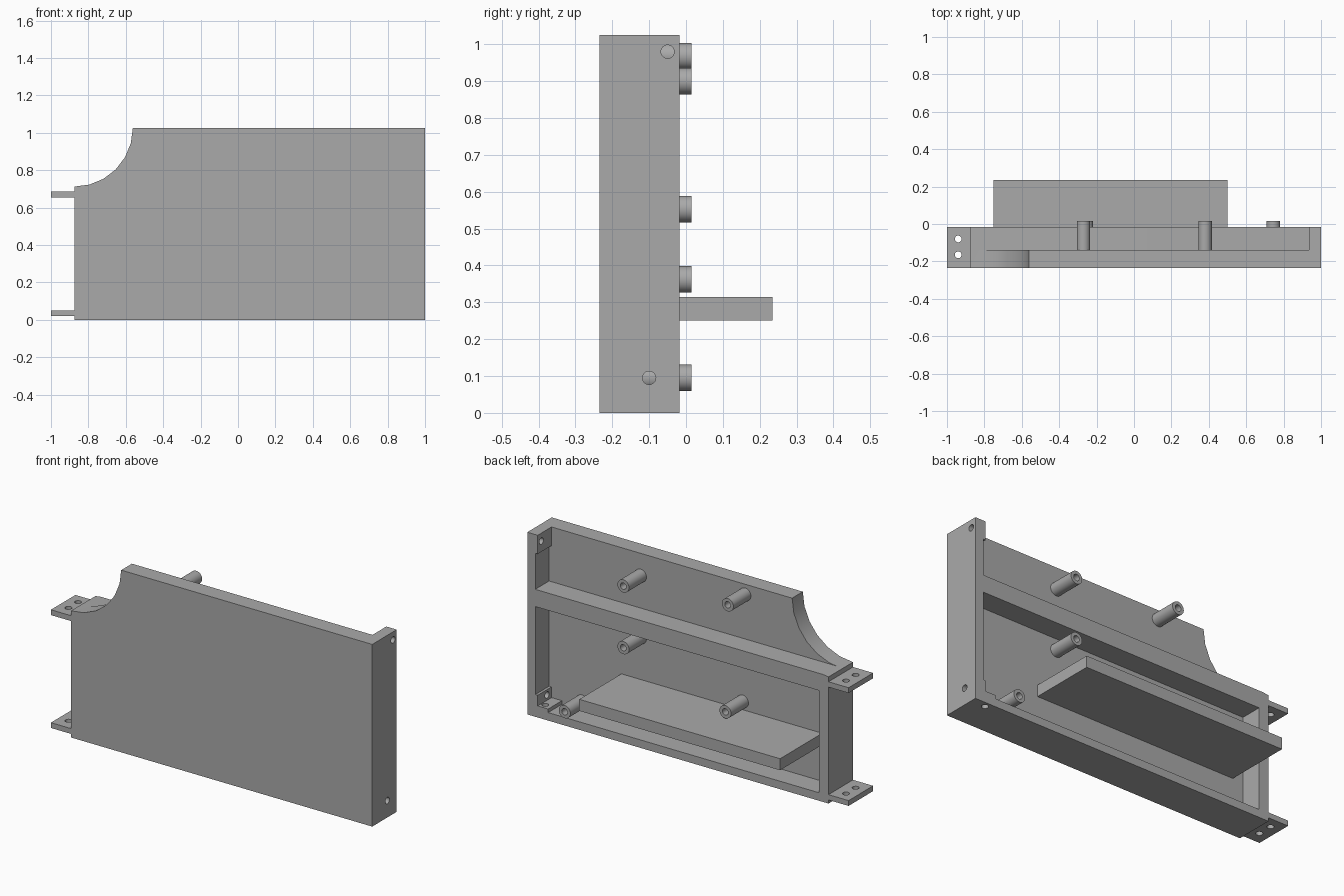
import bpy, bmesh, math
from mathutils import Matrix, Vector

cube = bpy.data.objects.get("Cube")
if cube:
    bpy.data.objects.remove(cube, do_unlink=True)

FRONT, PLATE, BACK = -0.235, -0.14, -0.017
LEFT, RIGHT, TOP = -0.875, 1.0, 1.025

grey = bpy.data.materials.new("plain grey")
grey.use_nodes = True
grey.diffuse_color = (0.4, 0.4, 0.4, 1)
grey.node_tree.nodes["Principled BSDF"].inputs["Base Color"].default_value = (0.4, 0.4, 0.4, 1)


def finish(bm, name):
    bmesh.ops.recalc_face_normals(bm, faces=bm.faces)
    mesh = bpy.data.meshes.new(name)
    bm.to_mesh(mesh)
    bm.free()
    mesh.materials.append(grey)
    obj = bpy.data.objects.new(name, mesh)
    bpy.context.collection.objects.link(obj)
    return obj


def prism(name, outline, y0, y1):
    """Extrude an (x, z) outline along y."""
    bm = bmesh.new()
    face = bm.faces.new([bm.verts.new((x, y0, z)) for x, z in outline])
    new = bmesh.ops.extrude_face_region(bm, geom=[face])["geom"]
    verts = [v for v in new if isinstance(v, bmesh.types.BMVert)]
    bmesh.ops.translate(bm, verts=verts, vec=(0, y1 - y0, 0))
    return finish(bm, name)


def box(name, x0, x1, y0, y1, z0, z1):
    return prism(name, [(x0, z0), (x1, z0), (x1, z1), (x0, z1)], y0, y1)


def rod(name, centre, axis, radius, length):
    bm = bmesh.new()
    turn = Vector(axis).to_track_quat("Z", "Y").to_matrix().to_4x4()
    bmesh.ops.create_cone(bm, cap_ends=True, segments=32, radius1=radius, radius2=radius,
                          depth=length, matrix=Matrix.Translation(centre) @ turn)
    return finish(bm, name)


def cut(obj, cutter):
    cutter.hide_render = True
    mod = obj.modifiers.new("cut", "BOOLEAN")
    mod.operation, mod.solver, mod.object = "DIFFERENCE", "EXACT", cutter
    bpy.context.view_layer.objects.active = obj
    bpy.ops.object.modifier_apply(modifier=mod.name)
    bpy.data.objects.remove(cutter, do_unlink=True)


def smooth(obj):
    bpy.ops.object.select_all(action="DESELECT")
    obj.select_set(True)
    bpy.context.view_layer.objects.active = obj
    bpy.ops.object.shade_smooth_by_angle(angle=math.radians(30))


# Housing: slab with a scooped upper corner
radius = 0.3125
scoop = [(LEFT + radius * math.sin(a), TOP - radius * math.cos(a))
         for a in (math.radians(15 * i) for i in range(7))]
housing = prism("housing", scoop + [(RIGHT, TOP), (RIGHT, 0), (LEFT, 0)], FRONT, BACK)

# Open upper pocket, leaving a thicker block at the top of the end wall
cut(housing, prism("upper_pocket", [(-1.1, 0.717), (0.95, 0.717), (0.95, 0.92),
                                    (0.935, 0.92), (0.935, 1.1), (-1.1, 1.1)], PLATE, 0.1))
# Closed lower pocket, stepped around the lower corner block
cut(housing, prism("lower_pocket", [(-0.815, 0.045), (0.87, 0.045), (0.87, 0.065), (0.935, 0.065),
                                    (0.935, 0.125), (0.95, 0.125), (0.95, 0.62), (-0.815, 0.62)],
                   PLATE, 0.1))
# Screw holes in the end wall and the bottom
for y, z in ((-0.05, 0.98), (-0.1, 0.095)):
    cut(housing, rod("hole", (0.97, y, z), (1, 0, 0), 0.018, 0.12))
cut(housing, rod("hole", (0.912, -0.05, 0.03), (0, 0, 1), 0.018, 0.1))
smooth(housing)

# Mounting tabs, each with two holes
for name, z0, z1 in (("lower_tab", 0.02, 0.05), ("upper_tab", 0.655, 0.685)):
    tab = box(name, -1, LEFT, FRONT, BACK, z0, z1)
    for y in (-0.08, -0.165):
        cut(tab, rod("hole", (-0.94, y, z0), (0, 0, 1), 0.018, 0.2))
    smooth(tab)

# Shelf standing out of the lower pocket
box("shelf", -0.75, 0.5, PLATE, 0.235, 0.25, 0.315)

# Hollow standoffs
for i, (x, z) in enumerate(((0.38, 0.9), (-0.27, 0.968), (0.38, 0.553), (0.745, 0.095), (-0.255, 0.362))):
    post = rod(f"standoff_{i + 1}", (x, -0.0625, z), (0, 1, 0), 0.036, 0.155)
    cut(post, rod("bore", (x, 0, z), (0, 1, 0), 0.018, 0.2))
    smooth(post)
